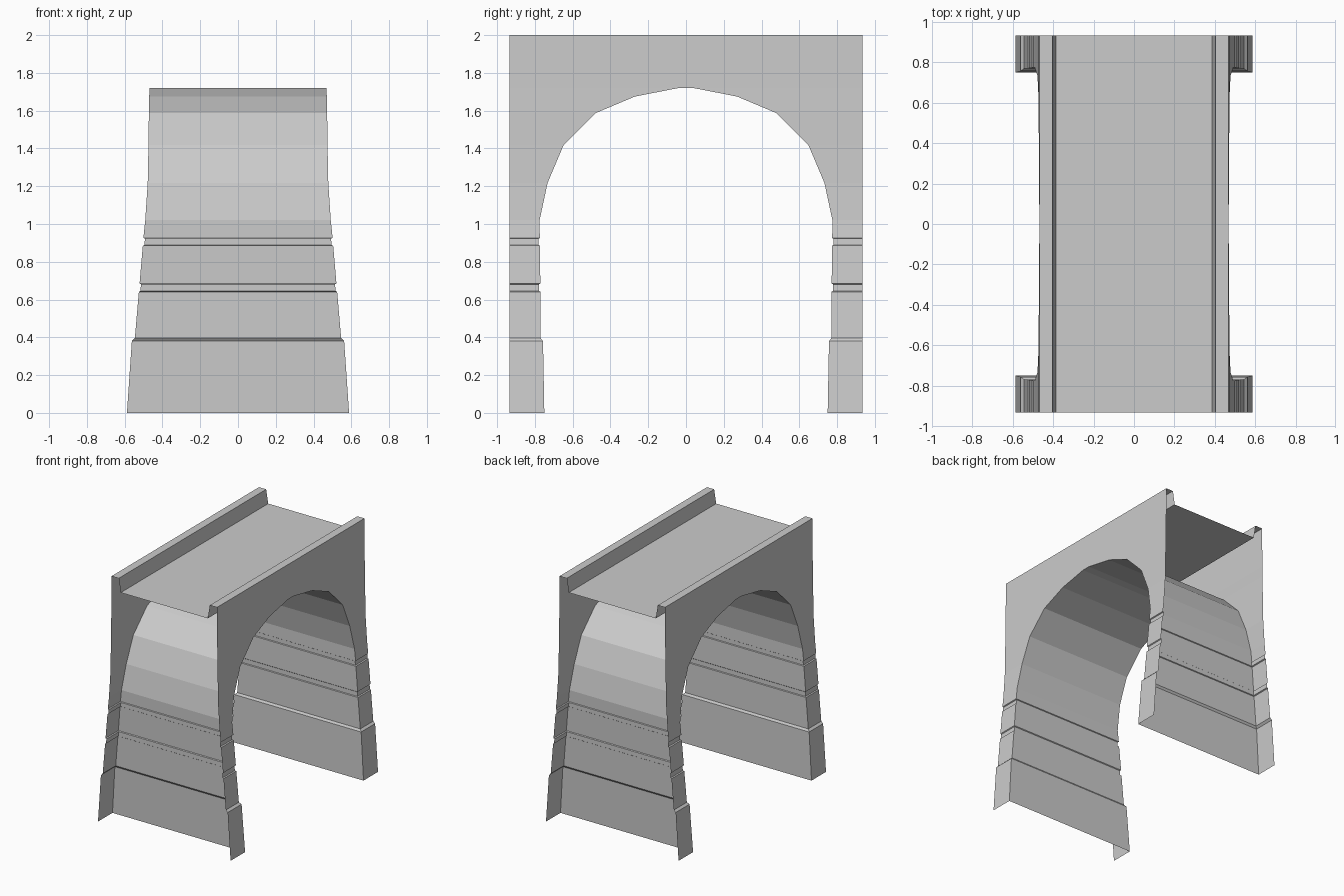
import bpy

if "Cube" in bpy.data.objects:
    bpy.data.objects.remove(bpy.data.objects["Cube"])

stone = bpy.data.materials.new("light_grey_stone")
stone.diffuse_color = (0.6, 0.6, 0.6, 1)
stone.use_nodes = True
stone.node_tree.nodes["Principled BSDF"].inputs["Base Color"].default_value = stone.diffuse_color

END = 0.934   # half length of the bridge section
TOP = 2.0

# Section rows: height, half width of side wall, half width of opening
ROWS = [
    (0.0, 0.588, 0.750), (0.380, 0.562, 0.757), (0.396, 0.546, 0.769),
    (0.641, 0.525, 0.771), (0.645, 0.516, 0.777), (0.681, 0.514, 0.777),
    (0.686, 0.521, 0.771), (0.885, 0.504, 0.774), (0.889, 0.495, 0.780),
    (0.922, 0.493, 0.780), (0.926, 0.501, 0.774), (1.020, 0.491, 0.775),
    (1.217, 0.478, 0.733), (1.418, 0.474, 0.648), (1.587, 0.472, 0.479),
    (1.675, 0.470, 0.270), (1.721, 0.469, 0.034),
]


def make(name, verts, faces):
    mesh = bpy.data.meshes.new(name)
    mesh.from_pydata(verts, [], faces)
    mesh.materials.append(stone)
    mesh.update()
    obj = bpy.data.objects.new(name, mesh)
    bpy.context.collection.objects.link(obj)
    return obj


def side_wall(name, s):
    """Outer wall with the arch opening, s = +1 or -1 in x."""
    verts, faces = [], []

    def quad(pts, flip):
        n = len(verts)
        verts.extend(pts)
        f = [n, n + 1, n + 2, n + 3]
        faces.append(f[::-1] if flip else f)

    for (z0, x0, y0), (z1, x1, y1) in zip(ROWS, ROWS[1:]):
        for t in (1, -1):
            quad([(s * x0, t * y0, z0), (s * x0, t * END, z0),
                  (s * x1, t * END, z1), (s * x1, t * y1, z1)], s * t < 0)
    # spandrel above the crown
    z, x, _ = ROWS[-1]
    quad([(s * x, -END, z), (s * x, END, z),
          (s * 0.468, END, TOP), (s * 0.468, -END, TOP)], s < 0)
    make(name, verts, faces)


side_wall("right_wall", 1)
side_wall("left_wall", -1)

# Underside of the arch and inner pier faces, one continuous lining
path = [(x, y, z) for z, x, y in ROWS] + [(x, -y, z) for z, x, y in reversed(ROWS)]
verts = [p for x, y, z in path for p in ((-x, y, z), (x, y, z))]
faces = [(2 * i, 2 * i + 1, 2 * i + 3, 2 * i + 2) for i in range(len(path) - 1)]
make("arch_lining", verts, [f[::-1] for f in faces])

# Road deck with a sloped parapet on each side
half = [(0.468, TOP), (0.404, TOP), (0.386, 1.89)]
profile = [(-x, z) for x, z in half] + half[::-1]
verts = [p for x, z in profile for p in ((x, -END, z), (x, END, z))]
faces = [(2 * i, 2 * i + 2, 2 * i + 3, 2 * i + 1) for i in range(len(profile) - 1)]
make("deck_and_parapets", verts, faces)
